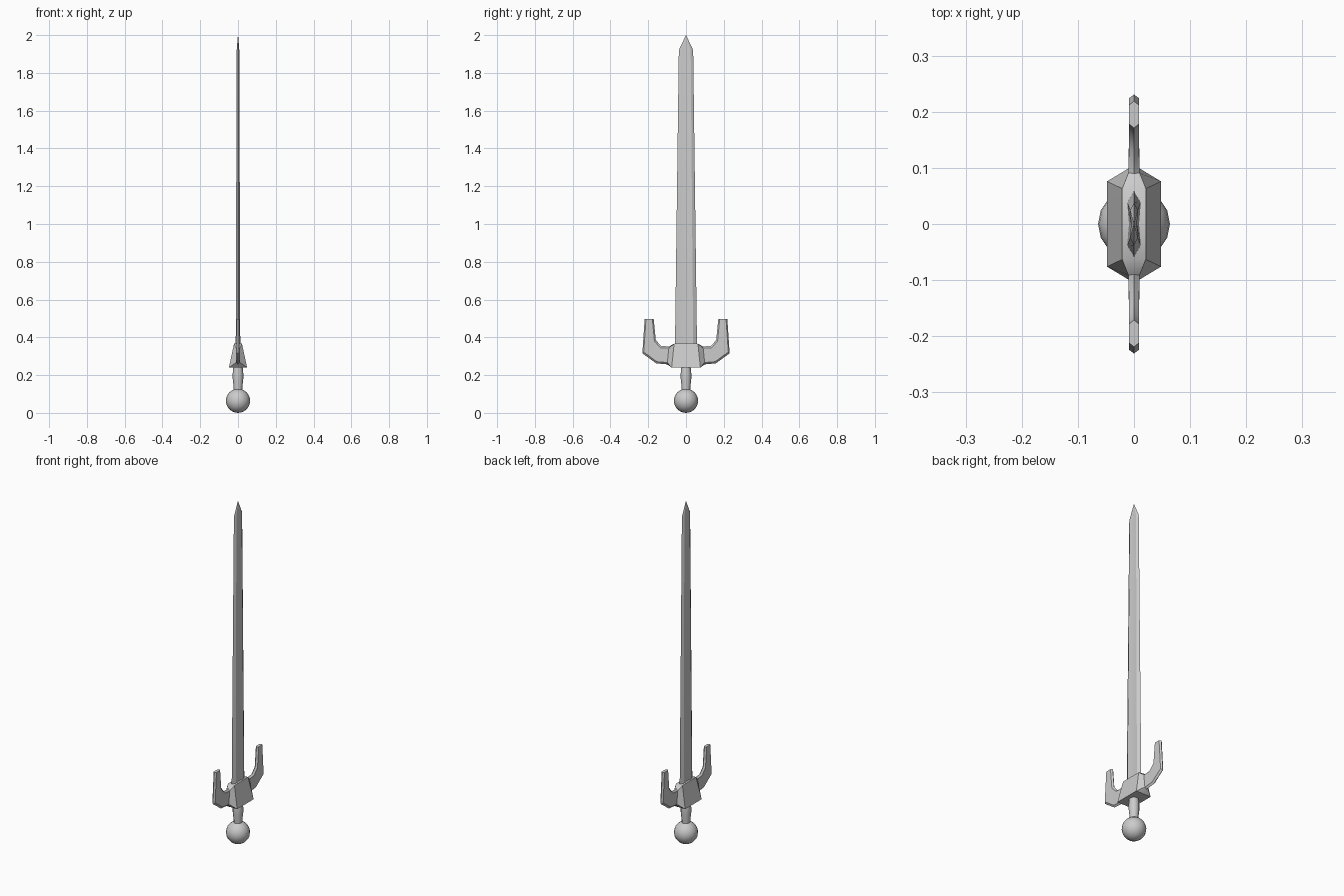
import bpy, math

if "Cube" in bpy.data.objects:
    bpy.data.objects.remove(bpy.data.objects["Cube"])


def make(name, verts, faces, angle=40):
    me = bpy.data.meshes.new(name)
    me.from_pydata(verts, [], faces)
    ob = bpy.data.objects.new(name, me)
    bpy.context.collection.objects.link(ob)
    bpy.ops.object.select_all(action='DESELECT')
    ob.select_set(True)
    bpy.context.view_layer.objects.active = ob
    bpy.ops.object.mode_set(mode='EDIT')
    bpy.ops.mesh.select_all(action='SELECT')
    bpy.ops.mesh.remove_doubles(threshold=0.0001)
    bpy.ops.mesh.normals_make_consistent(inside=False)
    bpy.ops.object.mode_set(mode='OBJECT')
    bpy.ops.object.shade_smooth_by_angle(angle=math.radians(angle))
    return ob


def loft(name, rings, angle=40):
    n = len(rings[0])
    verts = [p for r in rings for p in r]
    faces = [(i * n + j, i * n + (j + 1) % n, (i + 1) * n + (j + 1) % n, (i + 1) * n + j)
             for i in range(len(rings) - 1) for j in range(n)]
    faces += [tuple(range(n)), tuple(range(len(verts) - n, len(verts)))]
    return make(name, verts, faces, angle)


# Blade: thin section with a shallow central hollow, tapering to a point
def blade_ring(w, t, z):
    return [(0, w, z), (-t, .65 * w, z), (-.75 * t, 0, z), (-t, -.65 * w, z),
            (0, -w, z), (t, -.65 * w, z), (.75 * t, 0, z), (t, .65 * w, z)]


loft("blade", [blade_ring(w, t, z) for w, t, z in
               [(.06, .012, .30), (.058, .012, .38), (.038, .007, 1.92), (.0005, .0005, 2.0)]], 30)


# Guard: lower point, upper point, lower and upper half-widths, chamfer fractions
stations = [((0, .24), (0, .367), .048, .021, 0, 0),
            ((.076, .24), (.063, .366), .048, .021, 0, 0),
            ((.10, .257), (.09, .352), .010, .010, .1, .1),
            ((.157, .262), (.132, .354), .009, .009, .1, .1),
            ((.231, .315), (.160, .386), .009, .009, .1, .1),
            ((.219, .496), (.171, .496), .009, .009, .15, .15)]


def guard_ring(lo, up, wl, wu, fl, fu, s):
    def at(f, x):
        return (x, s * (lo[0] + (up[0] - lo[0]) * f), lo[1] + (up[1] - lo[1]) * f)
    return [at(0, 0), at(fl, wl), at(1 - fu, wu), at(1, 0), at(1 - fu, -wu), at(fl, -wl)]


rings = [guard_ring(*st, -1) for st in reversed(stations[1:])]
rings += [guard_ring(*st, 1) for st in stations]
loft("cross_guard", rings, 40)

# Grip: slightly bulging round handle
N = 12
loft("grip", [[(r * math.cos(2 * math.pi * k / N), r * math.sin(2 * math.pi * k / N), z)
               for k in range(N)]
              for r, z in [(.022, .10), (.023, .135), (.028, .18), (.028, .21), (.024, .25)]], 40)

# Pommel: round ball
bpy.ops.mesh.primitive_uv_sphere_add(segments=16, ring_count=12, radius=.064, location=(0, 0, .064))
bpy.context.object.name = "pommel"
bpy.ops.object.shade_smooth_by_angle(angle=math.radians(40))
